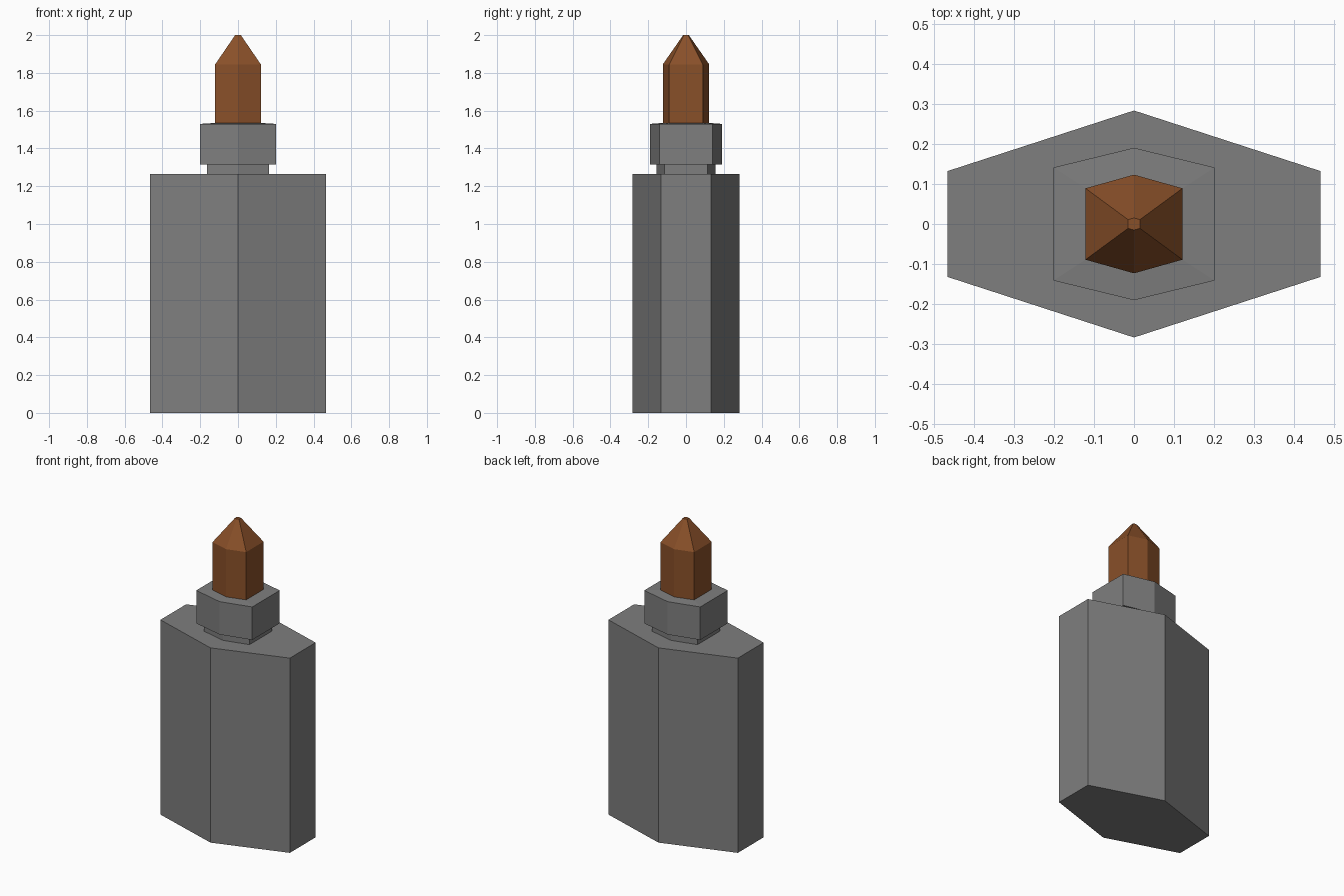
import bpy, bmesh

if "Cube" in bpy.data.objects:
    bpy.data.objects.remove(bpy.data.objects["Cube"])

GREY = (0.21, 0.21, 0.21, 1)
BROWN = (0.25, 0.08, 0.022, 1)


def material(name, color):
    mat = bpy.data.materials.new(name)
    mat.diffuse_color = color
    mat.use_nodes = True
    mat.node_tree.nodes["Principled BSDF"].inputs["Base Color"].default_value = mat.diffuse_color
    return mat


def hex_loft(name, rings, mat):
    """Stack of six-sided rings: (half width x, side corner y, ridge y, z)."""
    bm = bmesh.new()
    loops = []
    for w, s, t, z in rings:
        pts = [(w, -s), (w, s), (0, t), (-w, s), (-w, -s), (0, -t)]
        loops.append([bm.verts.new((x, y, z)) for x, y in pts])
    for a, b in zip(loops, loops[1:]):
        for i in range(6):
            j = (i + 1) % 6
            bm.faces.new((a[i], a[j], b[j], b[i]))
    bm.faces.new(loops[0][::-1])
    bm.faces.new(loops[-1])
    bmesh.ops.recalc_face_normals(bm, faces=bm.faces)
    mesh = bpy.data.meshes.new(name)
    bm.to_mesh(mesh)
    bm.free()
    mesh.materials.append(mat)
    obj = bpy.data.objects.new(name, mesh)
    bpy.context.collection.objects.link(obj)
    return obj


grey = material("dark_grey", GREY)
brown = material("brown", BROWN)

# Wide flattened bottle body
hex_loft("bottle_body", [(0.465, 0.132, 0.283, 0), (0.465, 0.132, 0.283, 1.265)], grey)

# Short neck
hex_loft("neck", [(0.163, 0.115, 0.155, 1.265), (0.163, 0.115, 0.155, 1.32)], grey)

# Collar with a very shallow sloped top
hex_loft("collar", [(0.201, 0.141, 0.19, 1.316), (0.201, 0.141, 0.19, 1.53),
                    (0.121, 0.089, 0.123, 1.535)], grey)

# Coloured nozzle with tapered point
hex_loft("nozzle", [(0.121, 0.089, 0.123, 1.535), (0.121, 0.089, 0.123, 1.845),
                    (0.015, 0.011, 0.015, 2.0)], brown)
